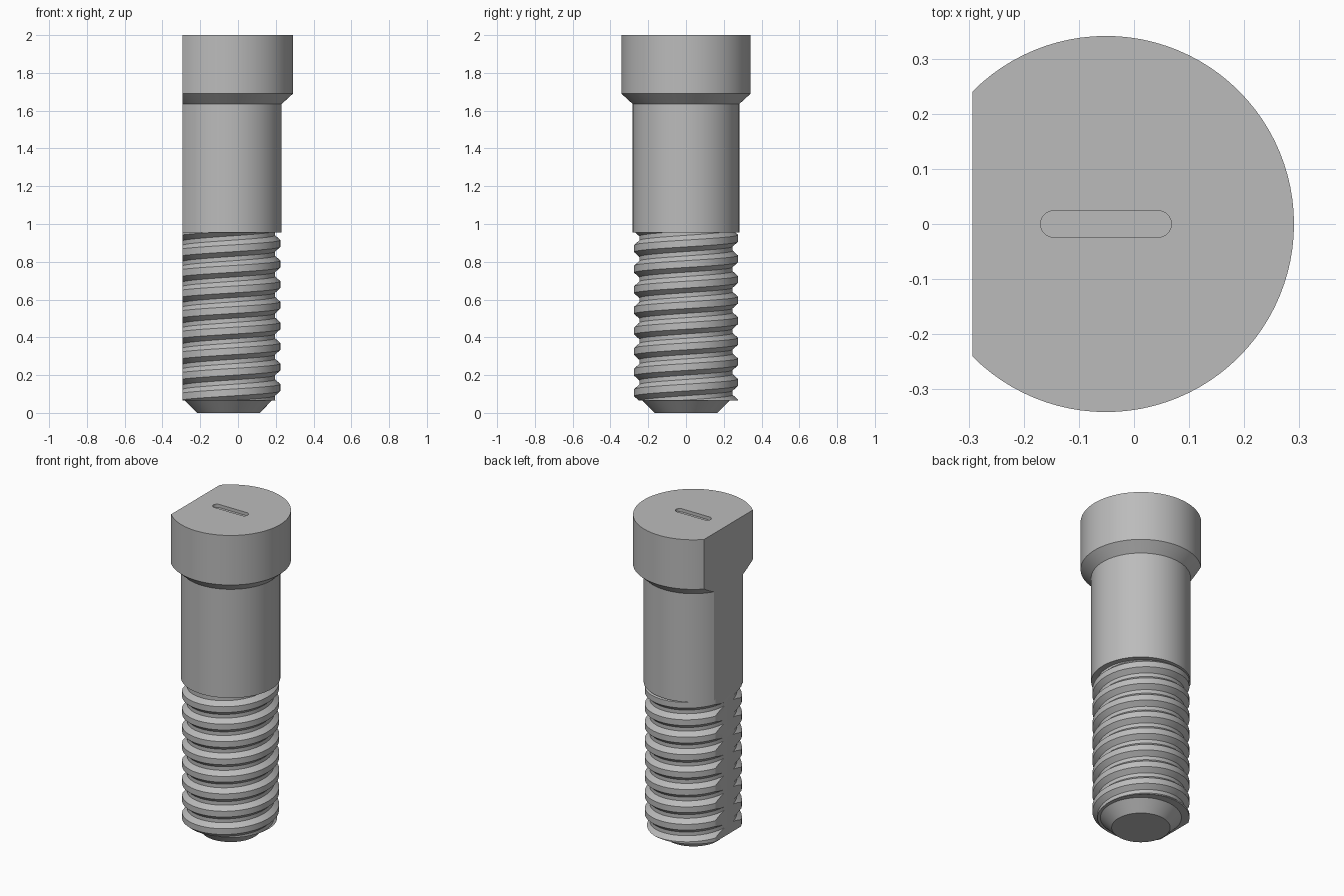
import bpy, bmesh, math
from mathutils import Vector

cube = bpy.data.objects.get("Cube")
if cube:
    bpy.data.objects.remove(cube, do_unlink=True)

AXIS_X = -0.051      # screw axis
FLAT_X = -0.294      # plane of the long side flat
SEG = 96
TIP_Z, SHANK_Z = 0.065, 0.955

steel = bpy.data.materials.new("steel grey")
steel.use_nodes = True
GREY = (0.5, 0.5, 0.5, 1)
steel.diffuse_color = GREY
steel.node_tree.nodes["Principled BSDF"].inputs["Base Color"].default_value = GREY


def finish(bm, name):
    bmesh.ops.recalc_face_normals(bm, faces=bm.faces)
    mesh = bpy.data.meshes.new(name)
    bm.to_mesh(mesh)
    bm.free()
    obj = bpy.data.objects.new(name, mesh)
    bpy.context.collection.objects.link(obj)
    mesh.materials.append(steel)
    return obj


def smooth(obj):
    bpy.ops.object.select_all(action='DESELECT')
    obj.select_set(True)
    bpy.context.view_layer.objects.active = obj
    bpy.ops.object.shade_smooth_by_angle(angle=math.radians(20))


def slice_off(bm, point, normal):
    """Remove everything on the normal side of a plane and cap the cut."""
    geom = bm.verts[:] + bm.edges[:] + bm.faces[:]
    bmesh.ops.bisect_plane(bm, geom=geom, dist=1e-6, plane_co=point,
                           plane_no=normal, clear_outer=True)
    p, n = Vector(point), Vector(normal)
    rim = [e for e in bm.edges if e.is_boundary
           and all(abs((v.co - p).dot(n)) < 1e-5 for v in e.verts)]
    if rim:
        bmesh.ops.holes_fill(bm, edges=rim, sides=0)


def lathe(profile):
    """Solid of revolution with flat end caps."""
    bm = bmesh.new()
    rings = []
    for r, z in profile:
        rings.append([bm.verts.new((AXIS_X + r * math.cos(math.tau * i / SEG),
                                    r * math.sin(math.tau * i / SEG), z))
                      for i in range(SEG)])
    for low, high in zip(rings, rings[1:]):
        for i in range(SEG):
            j = (i + 1) % SEG
            bm.faces.new((low[i], low[j], high[j], high[i]))
    bm.faces.new(rings[0][::-1])
    bm.faces.new(rings[-1])
    return bm


# Chamfered tip
smooth(finish(lathe([(0.166, 0), (0.23, TIP_Z)]), "tip"))

# Plain shank with flared head, flattened on one side
bm = lathe([(0.282, SHANK_Z), (0.282, 1.635), (0.342, 1.69), (0.342, 2)])
slice_off(bm, (FLAT_X, 0, 0), (-1, 0, 0))
head = finish(bm, "shank_and_head")

# Round-ended slot in the head
bm = bmesh.new()
outline = []
for side in (1, -1):
    for k in range(17):
        a = math.pi * (k / 16 - 0.5)
        outline.append(bm.verts.new((AXIS_X + side * (0.095 + 0.024 * math.cos(a)),
                                     side * 0.024 * math.sin(a), 1.98)))
floor = bm.faces.new(outline)
top = bmesh.ops.extrude_face_region(bm, geom=[floor])["geom"]
bmesh.ops.translate(bm, vec=(0, 0, 0.05),
                    verts=[g for g in top if isinstance(g, bmesh.types.BMVert)])
cutter = finish(bm, "slot_cutter")
cutter.hide_render = True
mod = head.modifiers.new("slot", 'BOOLEAN')
mod.operation = 'DIFFERENCE'
mod.solver = 'EXACT'
mod.object = cutter
bpy.ops.object.select_all(action='DESELECT')
head.select_set(True)
bpy.context.view_layer.objects.active = head
bpy.ops.object.modifier_apply(modifier=mod.name)
bpy.data.objects.remove(cutter, do_unlink=True)
smooth(head)

# Right-handed thread: helical profile sweep, trimmed at both ends and the flat
PITCH, CREST, ROOT = 0.109, 0.275, 0.247
CREST_Z = 0.897      # height of one crest on the +x side
TURNS = 12
thread_profile = [(CREST, -0.018), (CREST, 0.018), (ROOT, 0.043),
                  (ROOT, PITCH - 0.043), (CREST, PITCH - 0.018)]
bm = bmesh.new()
previous = None
for i in range(TURNS * SEG + 1):
    a = math.tau * i / SEG
    rise = CREST_Z + PITCH * (i / SEG - 10)
    column = [bm.verts.new((AXIS_X + r * math.cos(a), r * math.sin(a), rise + dz))
              for r, dz in thread_profile]
    if previous:
        for k in range(len(column) - 1):
            bm.faces.new((previous[k], column[k], column[k + 1], previous[k + 1]))
    previous = column
bmesh.ops.remove_doubles(bm, verts=bm.verts, dist=1e-5)
slice_off(bm, (0, 0, TIP_Z), (0, 0, -1))
slice_off(bm, (0, 0, SHANK_Z + 0.005), (0, 0, 1))
slice_off(bm, (FLAT_X, 0, 0), (-1, 0, 0))
smooth(finish(bm, "threaded_section"))
